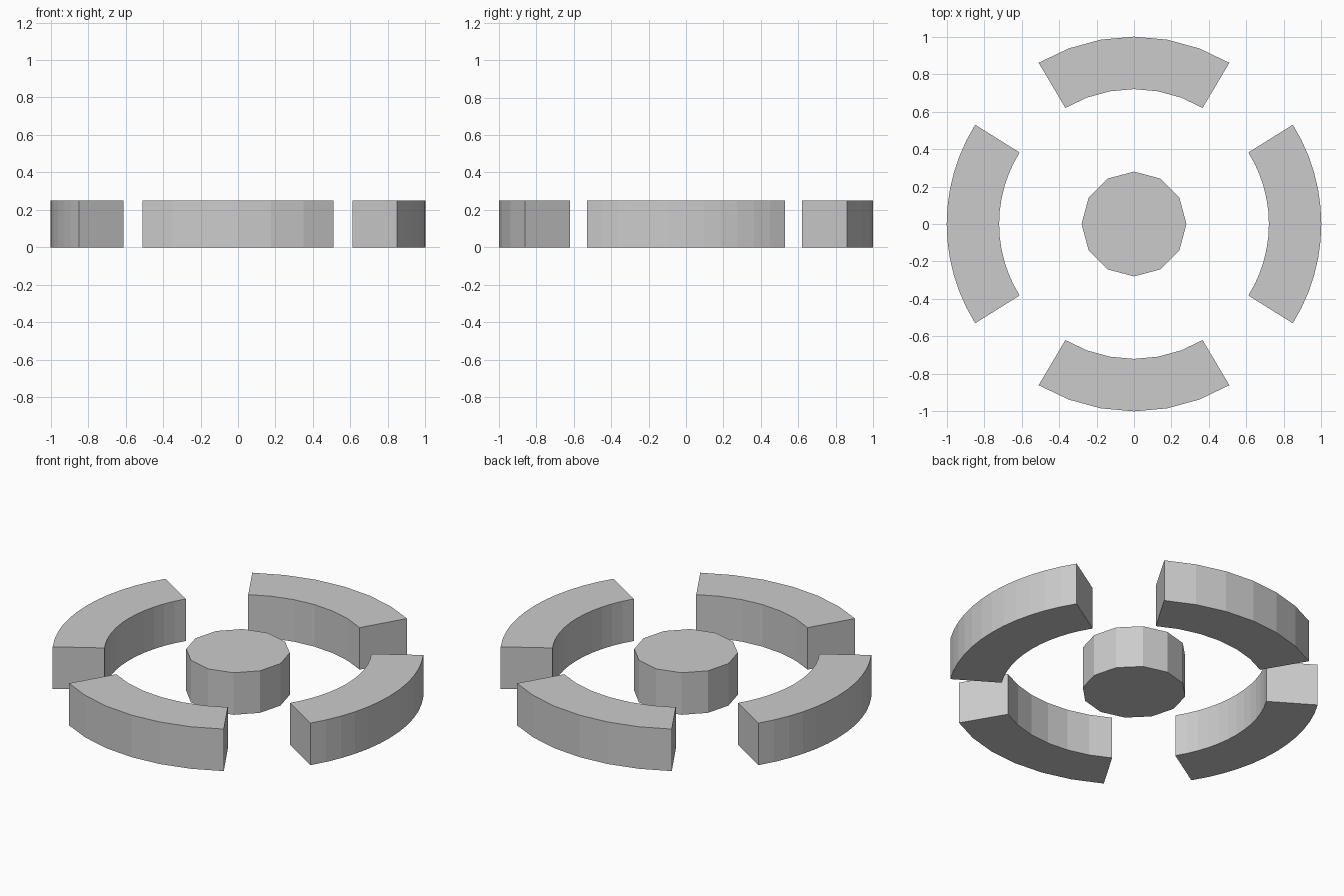
import bpy
from math import sin, cos, radians

if "Cube" in bpy.data.objects:
    bpy.data.objects.remove(bpy.data.objects["Cube"])

HEIGHT = 0.25
R_OUT, R_IN, R_HUB = 1.0, 0.72, 0.28


def extrude_outline(name, outline):
    """Flat-shaded prism from a counter-clockwise outline standing on z = 0."""
    n = len(outline)
    verts = [(x, y, z) for z in (0, HEIGHT) for x, y in outline]
    faces = [tuple(reversed(range(n))), tuple(range(n, 2 * n))]
    faces += [(i, (i + 1) % n, (i + 1) % n + n, i + n) for i in range(n)]
    mesh = bpy.data.meshes.new(name)
    mesh.from_pydata(verts, [], faces)
    obj = bpy.data.objects.new(name, mesh)
    bpy.context.collection.objects.link(obj)
    return obj


def arc(radius, start, end, steps):
    angles = [radians(start + (end - start) * i / steps) for i in range(steps + 1)]
    return [(radius * cos(a), radius * sin(a)) for a in angles]


def ring_segment(name, centre, half, steps):
    outer = arc(R_OUT, centre - half, centre + half, steps)
    inner = arc(R_IN, centre + half, centre - half, steps)
    return extrude_outline(name, outer + inner)


# Four separate ring segments: finer, longer ones at the sides
ring_segment("right_ring_segment", 0, 32, 12)
ring_segment("back_ring_segment", 90, 30.6, 6)
ring_segment("left_ring_segment", 180, 32, 12)
ring_segment("front_ring_segment", 270, 30.6, 6)

# Twelve-sided centre disc
extrude_outline("centre_disc", arc(R_HUB, 0, 360, 12)[:-1])
